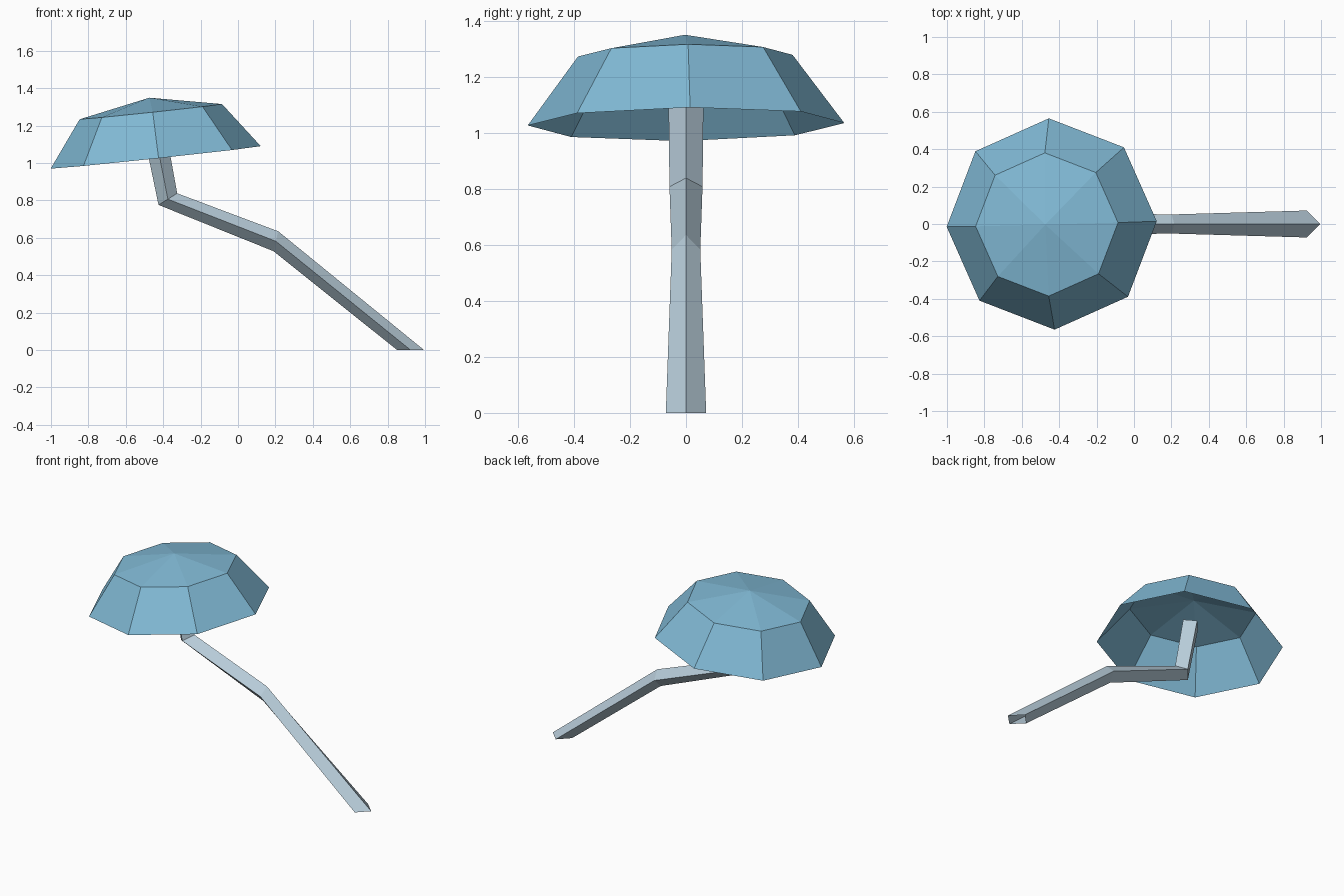
import bpy, bmesh, math
from mathutils import Matrix, Vector

if "Cube" in bpy.data.objects:
    bpy.data.objects.remove(bpy.data.objects["Cube"])


def material(name, rgb):
    m = bpy.data.materials.new(name)
    m.diffuse_color = (*rgb, 1)
    m.use_nodes = True
    m.node_tree.nodes["Principled BSDF"].inputs["Base Color"].default_value = m.diffuse_color
    return m


def finish(bm, name, mat):
    bmesh.ops.recalc_face_normals(bm, faces=bm.faces)
    me = bpy.data.meshes.new(name)
    bm.to_mesh(me)
    bm.free()
    me.materials.append(mat)
    ob = bpy.data.objects.new(name, me)
    bpy.context.collection.objects.link(ob)
    return ob


def bridge(bm, a, b):
    n = len(a)
    for i in range(n):
        bm.faces.new((a[i], a[(i + 1) % n], b[(i + 1) % n], b[i]))


cap_blue = material("cap_blue", (0.22, 0.49, 0.67))
stem_grey = material("stem_grey_blue", (0.48, 0.61, 0.70))

# Cap: hollow tilted octagonal dome, open underneath
bm = bmesh.new()
rings = []
for radius, height in ((0.565, 0.0), (0.383, 0.246)):
    rings.append([bm.verts.new((radius * math.cos(a), radius * math.sin(a), height))
                  for a in (math.radians(1.5 + 45 * i) for i in range(8))])
bridge(bm, *rings)
apex = bm.verts.new((0, 0, 0.321))
for i in range(8):
    bm.faces.new((rings[1][i], rings[1][(i + 1) % 8], apex))
bm.transform(Matrix.Translation((-0.44, 0, 1.03))
             @ Matrix.Rotation(math.radians(-6.1), 4, 'Y')
             @ Matrix.Rotation(math.radians(0.6), 4, 'X'))
finish(bm, "mushroom_cap", cap_blue)

# Stem: open diamond tube along a bent path
# each station: centre x, z; in-plane half axis x, z; half width in y
stations = [
    (0.923, 0.0, 0.072, 0.0, 0.072),
    (0.202, 0.582, 0.013, 0.053, 0.051),
    (-0.375, 0.807, 0.05, 0.031, 0.059),
    (-0.446, 1.17, 0.058, 0.014, 0.063),
]
bm = bmesh.new()
loops = []
for x, z, ax, az, w in stations:
    c, u, v = Vector((x, 0, z)), Vector((ax, 0, az)), Vector((0, w, 0))
    loops.append([bm.verts.new(p) for p in (c + u, c + v, c - u, c - v)])
for a, b in zip(loops, loops[1:]):
    bridge(bm, a, b)
finish(bm, "mushroom_stem", stem_grey)
